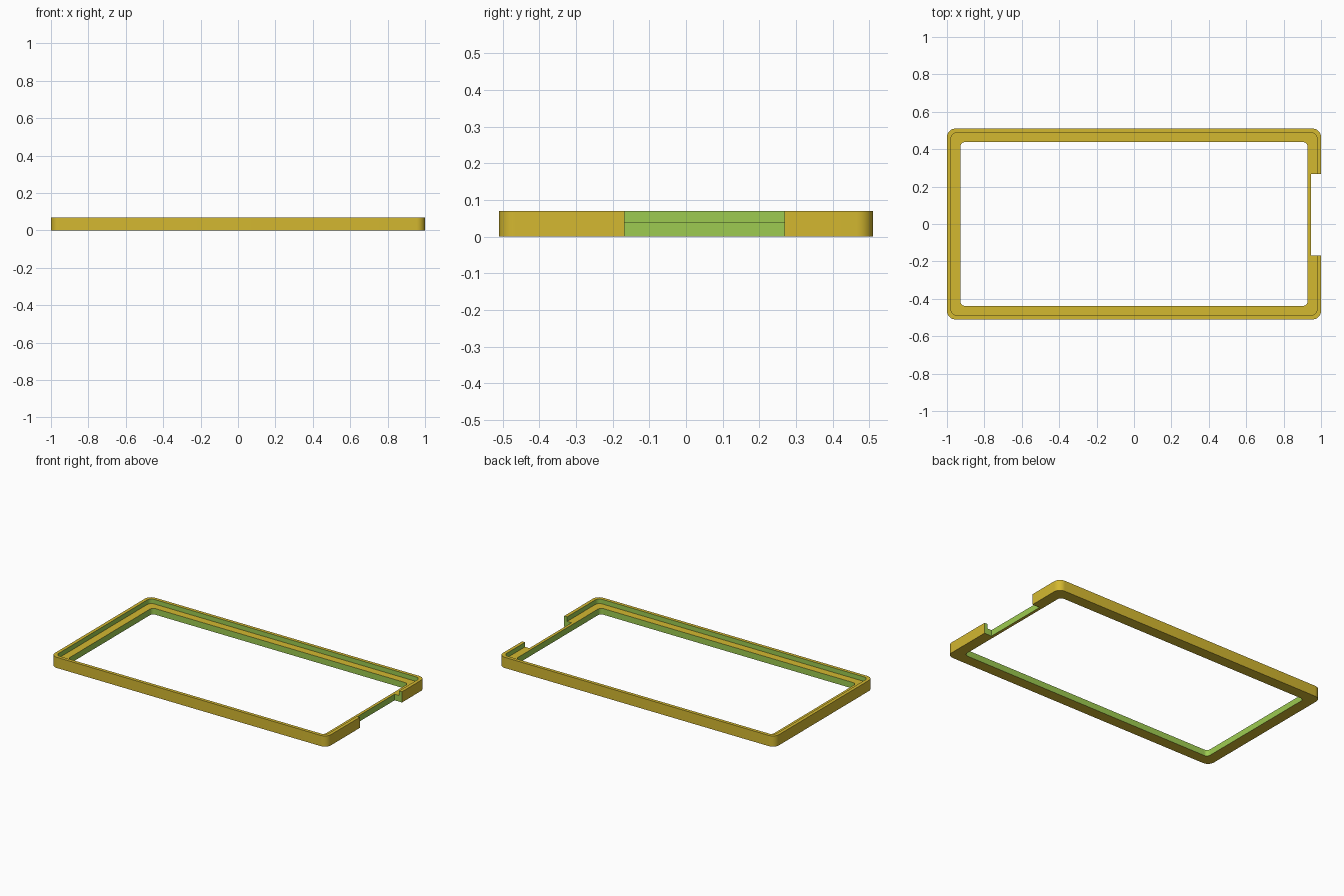
import bpy, bmesh, math

if "Cube" in bpy.data.objects:
    bpy.data.objects.remove(bpy.data.objects["Cube"])

HX, HY, H = 1.0, 0.51, 0.07     # outer half sizes and height
LEDGE = 0.04                    # height of the inner ledge
SEG = 10                        # segments per rounded corner


def material(name, rgb):
    m = bpy.data.materials.new(name)
    m.diffuse_color = (*rgb, 1)
    m.use_nodes = True
    m.node_tree.nodes["Principled BSDF"].inputs["Base Color"].default_value = m.diffuse_color
    return m


gold = material("gold", (0.658, 0.479, 0.030))
green = material("green", (0.337, 0.597, 0.082))


def rounded_loop(bm, hx, hy, r, z):
    """Ring of vertices around a rounded rectangle."""
    ring = []
    for i, (sx, sy) in enumerate([(1, 1), (-1, 1), (-1, -1), (1, -1)]):
        for k in range(SEG + 1):
            a = math.pi / 2 * (i + k / SEG)
            ring.append(bm.verts.new((sx * (hx - r) + r * math.cos(a),
                                      sy * (hy - r) + r * math.sin(a), z)))
    return ring


# Frame: stepped cross-section swept around the rounded rectangle
bm = bmesh.new()
profile = [(0, 0.045, 0), (0, 0.045, H), (0.022, 0.03, H),
           (0.022, 0.03, LEDGE), (0.072, 0.025, LEDGE), (0.072, 0.025, 0)]
rings = [rounded_loop(bm, HX - d, HY - d, r, z) for d, r, z in profile]
for a, b in zip(rings, rings[1:] + rings[:1]):
    n = len(a)
    for i in range(n):
        j = (i + 1) % n
        bm.faces.new((a[i], a[j], b[j], b[i]))
bmesh.ops.recalc_face_normals(bm, faces=bm.faces)
mesh = bpy.data.meshes.new("frame")
bm.to_mesh(mesh)
bm.free()
frame = bpy.data.objects.new("frame", mesh)
bpy.context.collection.objects.link(frame)

# Notch through the right side wall
bpy.ops.mesh.primitive_cube_add(size=1, location=(1.047, 0.05, 0.035))
cutter = bpy.context.object
cutter.name = "notch_cutter"
cutter.scale = (0.2, 0.436, 0.3)
cutter.hide_render = True
bpy.context.view_layer.update()

bpy.ops.object.select_all(action='DESELECT')
frame.select_set(True)
bpy.context.view_layer.objects.active = frame
cut = frame.modifiers.new("notch", 'BOOLEAN')
cut.operation = 'DIFFERENCE'
cut.solver = 'EXACT'
cut.object = cutter
bpy.ops.object.modifier_apply(modifier=cut.name)
bpy.data.objects.remove(cutter)

# Inner walls and notch faces are green, everything else gold
mesh = frame.data
mesh.materials.clear()
mesh.materials.append(gold)
mesh.materials.append(green)
for p in mesh.polygons:
    c, nrm = p.center, p.normal
    vertical = abs(nrm.z) < 0.5
    inward = nrm.x * c.x / HX ** 2 + nrm.y * c.y / HY ** 2 < 0
    in_notch = c.x > 0.93 and -0.175 < c.y < 0.275
    p.material_index = 1 if vertical and (inward or in_notch) else 0

bpy.ops.object.shade_smooth_by_angle(angle=math.radians(30))
